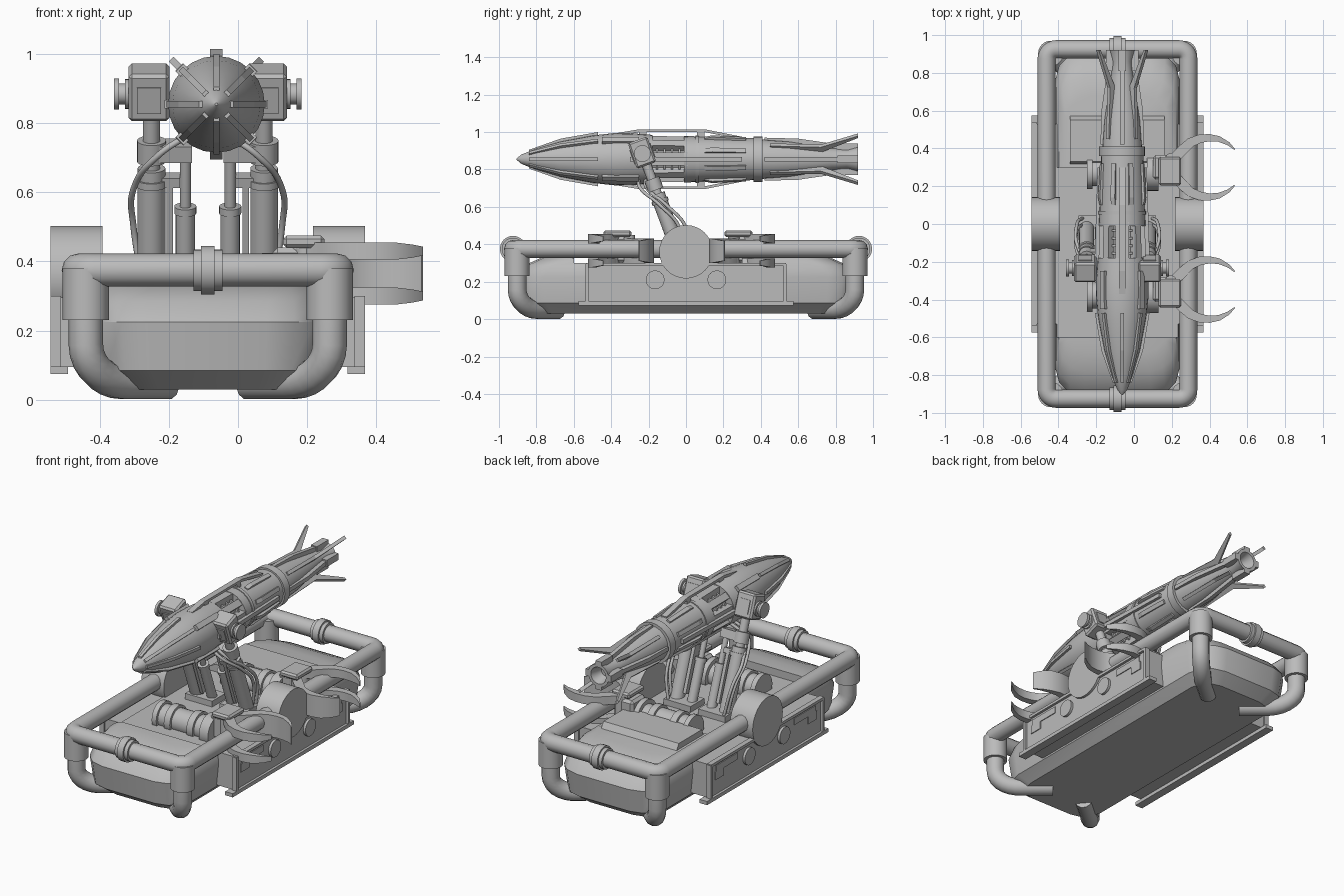
import bpy, bmesh
from math import sin, cos, pi, radians
from mathutils import Vector, Matrix

default_cube = bpy.data.objects.get("Cube")
if default_cube:
    bpy.data.objects.remove(default_cube, do_unlink=True)

# One plain grey material for the whole machine
grey = bpy.data.materials.new("plain_grey")
grey.use_nodes = True
grey_colour = (0.5, 0.5, 0.5, 1)
grey.diffuse_color = grey_colour
for node in grey.node_tree.nodes:
    if node.type == "BSDF_PRINCIPLED":
        node.inputs["Base Color"].default_value = grey_colour

CENTRE_X = -0.0875       # middle of the chassis and lift arms
ROCKET_X, ROCKET_Z = -0.0625, 0.855
TILT = radians(20)       # lean of the lift arms


def finish(obj, smooth=True):
    obj.data.materials.clear()
    obj.data.materials.append(grey)
    bpy.ops.object.select_all(action="DESELECT")
    obj.select_set(True)
    bpy.context.view_layer.objects.active = obj
    if smooth:
        bpy.ops.object.shade_smooth_by_angle(angle=radians(35))
    return obj


def from_bmesh(name, bm, smooth=True):
    bmesh.ops.recalc_face_normals(bm, faces=bm.faces)
    mesh = bpy.data.meshes.new(name)
    bm.to_mesh(mesh)
    bm.free()
    obj = bpy.data.objects.new(name, mesh)
    bpy.context.scene.collection.objects.link(obj)
    return finish(obj, smooth)


def loft(name, rings, smooth=True):
    """Skin a list of equal-length point rings and cap both ends."""
    bm = bmesh.new()
    rows = [[bm.verts.new(point) for point in ring] for ring in rings]
    count = len(rows[0])
    for row, following in zip(rows, rows[1:]):
        for i in range(count):
            j = (i + 1) % count
            bm.faces.new((row[i], row[j], following[j], following[i]))
    bm.faces.new(rows[0])
    bm.faces.new(rows[-1])
    return from_bmesh(name, bm, smooth)


def cylinder(name, start, end, radius, sides=24):
    start, end = Vector(start), Vector(end)
    axis = end - start
    place = Matrix.Translation((start + end) / 2) @ axis.to_track_quat("Z", "Y").to_matrix().to_4x4()
    bm = bmesh.new()
    bmesh.ops.create_cone(bm, cap_ends=True, segments=sides, radius1=radius,
                          radius2=radius, depth=axis.length, matrix=place)
    return from_bmesh(name, bm)


def box(name, centre, size, tilt=0, bevel=0):
    bm = bmesh.new()
    place = Matrix.Translation(centre) @ Matrix.Rotation(tilt, 4, "X") @ Matrix.Diagonal((*size, 1))
    bmesh.ops.create_cube(bm, size=1, matrix=place)
    if bevel:
        bmesh.ops.bevel(bm, geom=bm.edges[:], offset=bevel, segments=1, affect="EDGES")
    return from_bmesh(name, bm, False)


def tube(name, points, radius, closed=False, soft=False):
    curve = bpy.data.curves.new(name, "CURVE")
    curve.dimensions = "3D"
    curve.bevel_depth = radius
    curve.bevel_resolution = 4
    curve.use_fill_caps = True
    spline = curve.splines.new("BEZIER" if soft else "POLY")
    nodes = spline.bezier_points if soft else spline.points
    nodes.add(len(points) - 1)
    for node, point in zip(nodes, points):
        if soft:
            node.co = point
            node.handle_left_type = node.handle_right_type = "AUTO"
        else:
            node.co = (*point, 1)
    spline.use_cyclic_u = closed
    obj = bpy.data.objects.new(name, curve)
    bpy.context.scene.collection.objects.link(obj)
    bpy.ops.object.select_all(action="DESELECT")
    obj.select_set(True)
    bpy.context.view_layer.objects.active = obj
    bpy.ops.object.convert(target="MESH")
    return finish(bpy.context.view_layer.objects.active)


def rounded_rectangle(half_x, half_y, corner, z, steps):
    points = []
    for quadrant, (sx, sy) in enumerate(((1, 1), (-1, 1), (-1, -1), (1, -1))):
        for step in range(steps + 1):
            angle = (quadrant + step / steps) * pi / 2
            points.append((CENTRE_X + sx * (half_x - corner) + corner * cos(angle),
                           sy * (half_y - corner) + corner * sin(angle), z))
    return points


# Hull: rounded tub whose middle deck is stepped down, with a raised block behind the step
hull = loft("hull", [rounded_rectangle(*ring, 3) for ring in (
    (.26, .83, .12, .03), (.315, .9, .15, .085), (.33, .92, .16, .225),
    (.325, .87, .15, .285), (.31, .78, .14, .325), (.27, .68, .13, .345))])
cutter = box("deck_cutter", (CENTRE_X, -.15, .4), (.8, .9, .2))
cutter.hide_render = True
cut = hull.modifiers.new("sunken_deck", "BOOLEAN")
cut.object = cutter
cut.operation = "DIFFERENCE"
cut.solver = "EXACT"
bpy.context.view_layer.objects.active = hull
bpy.ops.object.modifier_apply(modifier=cut.name)
bpy.data.objects.remove(cutter, do_unlink=True)
loft("deck_block", [[(CENTRE_X + sx * .25, y, z) for sx, y in ((-1, front), (1, front), (1, back), (-1, back))]
                    for front, back, z in ((.3, .6, .3), (.33, .55, .38))], smooth=False)

# Guard rail: rounded rectangle of pipe
tube("guard_rail", rounded_rectangle(.375, .925, .05, .375, 6), .048, closed=True)

for sy, place in ((-1, "front"), (1, "back")):
    y = sy * .925
    for offset, half, radius in ((0, .02, .07), (-.028, .014, .06), (.028, .014, .06)):
        cylinder(place + "_coupling", (CENTRE_X + offset - half, y, .375),
                 (CENTRE_X + offset + half, y, .375), radius)
    # Corner legs curling under the hull
    for sx in (-1, 1):
        x, y = CENTRE_X + sx * .353, sy * .903
        cylinder(place + "_leg_sleeve", (x, y, .23), (x, y, .38), .067)
        path = [(x, y, .25)]
        for step in range(8):
            angle = step / 7 * pi / 2
            inward = .11 * (1 - cos(angle))
            path.append((x - sx * inward, y - sy * inward, .16 - .11 * sin(angle)))
        path.append((x - sx * .24, y - sy * .22, .05))
        tube(place + "_leg", path, .05)

# Side hubs and equipment panels
for sx, side in ((-1, "right"), (1, "left")):
    def across(offset):
        return CENTRE_X + sx * offset
    cylinder(side + "_hub", (across(.305), 0, .36), (across(.455), 0, .36), .143, 32)
    box(side + "_panel", (across(.375), 0, .195), (.13, 1.06, .2))
    box(side + "_panel_rail", (across(.43), 0, .085), (.05, 1.15, .022))
    box(side + "_panel_top", (across(.44), 0, .292), (.03, 1.07, .016))
    for sy in (-1, 1):
        box(side + "_panel_end", (across(.44), sy * .53, .19), (.03, .016, .21))
        cylinder(side + "_panel_knob", (across(.42), sy * .165, .21), (across(.455), sy * .165, .21), .05)
        box(side + "_panel_plate", (across(.44), sy * .37, .25), (.01, .2, .04))
        box(side + "_panel_step", (across(.44), sy * .44, .21), (.01, .08, .05))

# Gripper claws on the left side, each driven by a motor lying across the deck
claw_curve = [(.17, .03, .05), (.22, .055, .055), (.26, .095, .055), (.3, .132, .05), (.35, .152, .045),
              (.4, .157, .038), (.45, .15, .03), (.5, .125, .018), (.533, .095, .006)]


def claw_blade(name, base_y, flip, low, high):
    """A hooked blade tapering towards its tip."""
    spine = [Vector((x, base_y + flip * y)) for x, y, width in claw_curve]
    rings = []
    for i, (x, y, width) in enumerate(claw_curve):
        along = spine[min(i + 1, len(spine) - 1)] - spine[max(i - 1, 0)]
        side = Vector((-along.y, along.x)).normalized() * width / 2
        a, b = spine[i] + side, spine[i] - side
        tip = max(0, i - 6) * .006
        rings.append([(*a, low + tip), (*b, low + tip), (*b, high - tip), (*a, high - tip)])
    loft(name, rings)


for claw_y, inner, place in ((-.347, 1, "front"), (.3, -1, "back")):
    y = claw_y - .03
    for start, end, radius in ((-.25, .12, .07), (-.25, -.22, .085), (-.17, -.13, .085),
                               (-.02, .02, .085), (.07, .13, .095)):
        cylinder(place + "_claw_motor", (start, y, .33), (end, y, .33), radius)
    box(place + "_motor_cradle", (-.06, y, .29), (.26, .12, .08))
    box(place + "_claw_base", (.15, claw_y, .37), (.1, .13, .14), bevel=.015)
    box(place + "_claw_cover", (.19, y + .01, .457), (.12, .15, .035), bevel=.01)
    claw_blade(place + "_inner_claw", claw_y, inner, .3, .43)
    claw_blade(place + "_upper_claw", claw_y, -inner, .405, .455)
    claw_blade(place + "_lower_claw", claw_y, -inner, .275, .325)
    for flip in (-1, 1):
        pivot_y = claw_y + flip * .045
        cylinder(place + "_claw_pivot", (.195, pivot_y, .275), (.195, pivot_y, .45), .03)


# Lift arms: leaning rams that carry the rocket
def on_arm(offset, z):
    return (CENTRE_X + offset, -.235 + (.89 - z) * .372, z)


for sx, side in ((-1, "right"), (1, "left")):
    outer, inner = sx * .163, sx * .065
    for offset, low, high, radius in ((outer, .28, .67, .04), (outer, .62, .64, .046),
                                      (outer, .66, .84, .025), (outer, .69, .75, .042),
                                      (inner, .28, .56, .028), (inner, .54, .56, .032),
                                      (inner, .55, .74, .016)):
        cylinder(side + "_ram", on_arm(offset, low), on_arm(offset, high), radius, 20)
    box(side + "_ram_yoke", on_arm(sx * .115, .72), (.14, .07, .05), TILT)
    box(side + "_ram_bracket", on_arm(sx * .12, .635), (.08, .05, .03), TILT)
    box(side + "_ram_spine", on_arm(sx * .11, .5), (.02, .05, .3), TILT)
    box(side + "_ram_foot", on_arm(sx * .115, .31), (.18, .13, .05))
    # Clamp pods with end spools
    box(side + "_pod", on_arm(sx * .17, .89), (.119, .11, .145), TILT, .01)
    box(side + "_pod_plate", on_arm(sx * .17, .885), (.07, .12, .08), TILT)
    for start, end, radius in ((.22, .272, .03), (.23, .24, .043), (.257, .272, .045)):
        cylinder(side + "_spool", on_arm(sx * start, .885), on_arm(sx * end, .885), radius)
    # Hoses looping beside the rams
    for lag in (0, .035):
        tube(side + "_hose", [(CENTRE_X + sx * .05, -.24 + lag, .77), (CENTRE_X + sx * .14, -.25 + lag, .71),
                              (CENTRE_X + sx * .215, -.14 + lag, .61), (CENTRE_X + sx * .215, -.04 + lag, .5),
                              (CENTRE_X + sx * .18, lag, .3)], .009, soft=True)


# Rocket body turned about its long axis
def lathe(name, profile, sides=24):
    loft(name, [[(ROCKET_X + r * cos(i * 2 * pi / sides), y, ROCKET_Z + r * sin(i * 2 * pi / sides))
                 for i in range(sides)] for y, r in profile])


lathe("rocket_body", [(-.905, .004), (-.88, .025), (-.8, .057), (-.67, .095), (-.5, .127), (-.38, .14),
                      (-.28, .138), (-.18, .13), (-.18, .085), (-.01, .085), (-.01, .125), (.1, .12),
                      (.36, .112), (.36, .122), (.41, .122), (.41, .105), (.55, .095), (.78, .06),
                      (.86, .052), (.92, .068), (.92, .05), (.85, .03)])
for i in range(4):
    y = -.155 + i * .04
    lathe("cage_ring", [(y - .006, .1), (y + .006, .1)])
lathe("body_band", [(.05, .127), (.07, .127)])


# Fins, rails and slats standing on the rocket
def radial_slab(name, angle, sections, half_width):
    out, side = Vector((cos(angle), 0, sin(angle))), Vector((-sin(angle), 0, cos(angle))) * half_width
    rings = []
    for y, low, high in sections:
        root = Vector((ROCKET_X, y, ROCKET_Z))
        rings.append([root + out * low - side, root + out * low + side,
                      root + out * high + side, root + out * high - side])
    loft(name, rings, smooth=False)


for i in range(8):
    angle = i * pi / 4
    radial_slab("cage_bar", angle, [(-.2, .08, .125), (.01, .08, .12)], .02 if i % 2 else .035)
    radial_slab("nose_slat", angle, [(-.84, .035, .05), (-.67, .08, .11), (-.47, .12, .145)], .009)
    radial_slab("body_slat", angle + pi / 8, [(.1, .1, .125), (.14, .1, .133), (.32, .1, .123)], .012)
    if i % 2:
        radial_slab("tail_fin", angle, [(.45, .09, .11), (.72, .06, .1), (.92, .17, .185)], .01)
        radial_slab("shoulder_slat", angle, [(-.45, .12, .15), (-.25, .12, .152)], .016)
    else:
        radial_slab("tail_slat", angle, [(.42, .09, .115), (.6, .08, .11), (.84, .05, .075)], .012)
        radial_slab("nozzle_block", angle, [(.81, .045, .085), (.92, .055, .085)], .02)
        if i % 4 == 2:
            radial_slab("long_rail", angle, [(-.37, .12, .14), (-.25, .145, .16), (.1, .145, .16),
                                             (.3, .105, .12)], .018)
            for y in (-.23, .08):
                radial_slab("rail_post", angle, [(y - .02, .1, .15), (y + .02, .1, .15)], .014)
        else:
            radial_slab("side_rail", angle, [(-.3, .13, .15), (.3, .1, .13)], .012)
